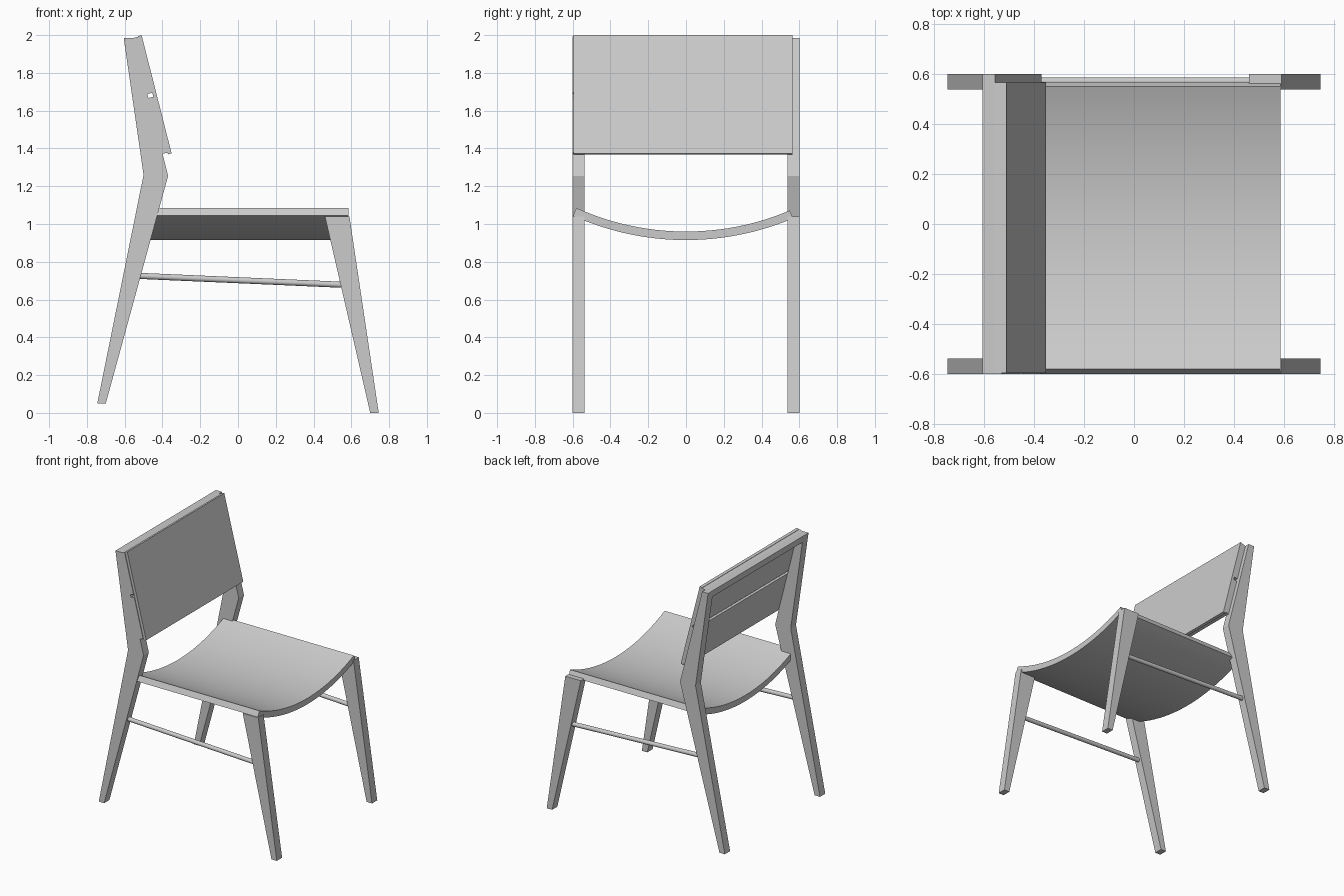
import bpy, bmesh, math
from mathutils import Vector

if "Cube" in bpy.data.objects:
    bpy.data.objects.remove(bpy.data.objects["Cube"], do_unlink=True)

# One plain grey for the whole chair
GREY = (0.6, 0.6, 0.6, 1.0)
mat = bpy.data.materials.new("plain_grey")
mat.use_nodes = True
mat.diffuse_color = GREY
mat.node_tree.nodes["Principled BSDF"].inputs["Base Color"].default_value = GREY


def extrude(name, outline, axis):
    """Closed solid from a flat outline of points, pushed along a vector."""
    bm = bmesh.new()
    face = bm.faces.new([bm.verts.new(p) for p in outline])
    new = bmesh.ops.extrude_face_region(bm, geom=[face])["geom"]
    bmesh.ops.translate(bm, vec=Vector(axis),
                        verts=[v for v in new if isinstance(v, bmesh.types.BMVert)])
    bmesh.ops.recalc_face_normals(bm, faces=bm.faces)
    mesh = bpy.data.meshes.new(name)
    bm.to_mesh(mesh)
    bm.free()
    mesh.materials.append(mat)
    obj = bpy.data.objects.new(name, mesh)
    bpy.context.collection.objects.link(obj)
    return obj


def side_prism(name, profile, y0, y1):
    """Profile in x and z, spanning the chair from y0 to y1."""
    return extrude(name, [(x, y0, z) for x, z in profile], (0, y1 - y0, 0))


def smooth(obj):
    bpy.ops.object.select_all(action='DESELECT')
    obj.select_set(True)
    bpy.context.view_layer.objects.active = obj
    bpy.ops.object.shade_smooth_by_angle(angle=math.radians(30))


# Legs and side stretchers, one set on each side
REAR = [(-0.745, 0.05), (-0.70, 0.05), (-0.37, 1.255),
        (-0.555, 1.985), (-0.605, 1.985), (-0.50, 1.26)]
FRONT = [(0.70, 0), (0.745, 0), (0.59, 1.04), (0.46, 1.04)]
for side, s in (("right", -1), ("left", 1)):
    side_prism("rear_leg_" + side, REAR, s * 0.537, s * 0.6)
    side_prism("front_leg_" + side, FRONT, s * 0.537, s * 0.6)
    a, b = Vector((-0.54, s * 0.57, 0.726)), Vector((0.56, s * 0.57, 0.678))
    bpy.ops.mesh.primitive_cylinder_add(vertices=16, radius=0.016, depth=(b - a).length,
                                        location=(a + b) / 2)
    rod = bpy.context.object
    rod.name = "stretcher_" + side
    rod.rotation_euler = (b - a).to_track_quat('Z', 'Y').to_euler()
    rod.data.materials.append(mat)
    smooth(rod)

# Curved seat shell: two concentric arcs
CENTRE_Z, R_TOP, R_LOW, STEPS = 2.37, 1.41, 1.455, 24
A0, A1 = -0.424, 0.40
angles = [A0 + (A1 - A0) * i / STEPS for i in range(STEPS + 1)]
arc = [(R_TOP, a) for a in angles] + [(R_LOW, a) for a in reversed(angles)]
seat = extrude("seat", [(-0.50, r * math.sin(a), CENTRE_Z - r * math.cos(a)) for r, a in arc],
               (1.085, 0, 0))
smooth(seat)

# Backrest layers follow the sloping front of the rear legs
knee, top = Vector((-0.37, 1.255)), Vector((-0.555, 1.985))
up = (top - knee).normalized()
out = Vector((up.y, -up.x))


def back_board(name, lo, hi, d0, d1, y0, y1):
    """Board from lo to hi along the slope, between offsets d0 and d1 from the legs."""
    corners = [knee + up * h + out * d for h, d in ((lo, d0), (hi, d0), (hi, d1), (lo, d1))]
    side_prism(name, corners, y0, y1)


length = (top - knee).length
back_board("lower_slat", 0.12, 0.425, 0, 0.027, -0.6, 0.565)
back_board("upper_slat", 0.447, length, 0, 0.027, -0.6, 0.565)
back_board("back_panel", 0.11, length + 0.003, 0.027, 0.047, -0.595, 0.565)

# Rail joining the tops of the rear legs
side_prism("top_rail", [(-0.605, 1.985), (-0.555, 1.985), (-0.542, 1.935), (-0.598, 1.935)],
           -0.54, 0.54)
